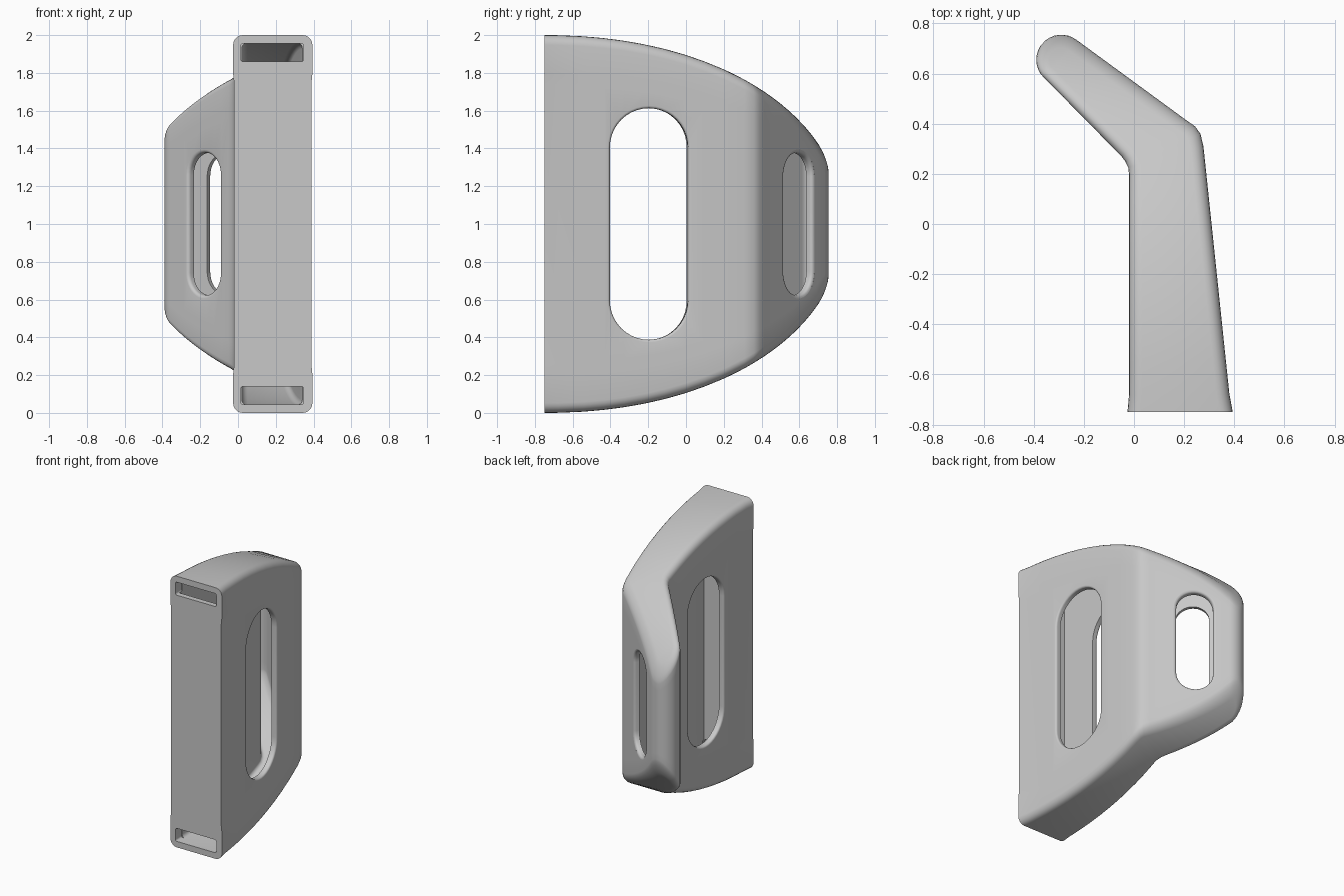
import bpy, bmesh, math
from mathutils import Vector

if "Cube" in bpy.data.objects:
    bpy.data.objects.remove(bpy.data.objects["Cube"], do_unlink=True)

FRONT = -0.75
WALL = 0.04


def seg(a, b, ts):
    return [Vector(a).lerp(Vector(b), t) for t in ts]


def arc(sign):
    # rounded end of the bent wing, walked from the wall to the tip
    out = []
    for k in (0.88, 0.75, 0.62, 0.5, 0.38, 0.25, 0.1):
        a = math.radians(139 + sign * 86 * k)
        out.append(Vector((-0.29 + 0.1 * math.cos(a), 0.655 + 0.1 * math.sin(a))))
    return out


# Plan outline, as paired points on both sides of the body
body_ts = [0, 0.07] + [i / 10 for i in range(2, 11)]
wing_ts = [i / 8 for i in range(9)]
left = (seg((-0.02, FRONT), (-0.02, 0.2), body_ts)
        + [Vector((-0.023, 0.225)), Vector((-0.035, 0.25))]
        + seg((-0.05, 0.27), (-0.36, 0.585), wing_ts) + arc(1))
right = (seg((0.388, FRONT), (0.277, 0.31), body_ts)
         + [Vector((0.265, 0.36)), Vector((0.243, 0.39))]
         + seg((0.21, 0.413), (-0.23, 0.735), wing_ts) + arc(-1))


def inward(path, other, side):
    normals = []
    ends = path + [other[-1]]
    for i, p in enumerate(path):
        t = (ends[i + 1] - p).normalized()
        if i > 0:
            t += (p - path[i - 1]).normalized()
        t.normalize()
        normals.append(Vector((t.y, -t.x)) * side)
    return normals


def half_height(y):
    return (1 - ((y - FRONT) / 1.58) ** 2.1) ** (1 / 2.1)


def make_object(name, bm):
    bmesh.ops.recalc_face_normals(bm, faces=bm.faces)
    mesh = bpy.data.meshes.new(name)
    bm.to_mesh(mesh)
    bm.free()
    obj = bpy.data.objects.new(name, mesh)
    bpy.context.collection.objects.link(obj)
    return obj


def bridge(bm, rings):
    n = len(rings[0])
    for a, b in zip(rings, rings[1:]):
        for j in range(n):
            k = (j + 1) % n
            bm.faces.new((a[j], a[k], b[k], b[j]))


def shell(name, inset, radius):
    """Closed loft through the plan, with filleted top and bottom edges."""
    fillet = [(radius * (1 - math.cos(a)), radius * (1 - math.sin(a)))
              for a in (math.radians(18 * k) for k in range(6))]
    nl, nr = inward(left, right, 1), inward(right, left, -1)
    bm = bmesh.new()
    rings = []
    for i in range(len(left)):
        def point(path, n, d, drop, up, scale=1):
            p = path[i] + n[i] * (inset + d)
            if i == 0:
                p.y = FRONT + inset
            z = (half_height(p.y) - inset - drop) * scale
            if i == 0 and inset == 0 and z > 0.78:
                p.x -= n[i].x * 0.006     # slight lip round the strap openings
            return bm.verts.new((p.x, p.y, 1 + up * z))
        ring = [point(left, nl, 0, radius, 1, s) for s in (0.78, 0.84)]
        ring += [point(left, nl, d, q, 1) for d, q in fillet]
        ring += [point(right, nr, d, q, 1) for d, q in reversed(fillet)]
        for up, ss in ((1, (0.84, 0.78)), (-1, (0.78, 0.84))):
            ring += [point(right, nr, 0, radius, up, s) for s in ss]
        ring += [point(right, nr, d, q, -1) for d, q in fillet]
        ring += [point(left, nl, d, q, -1) for d, q in reversed(fillet)]
        ring += [point(left, nl, 0, radius, -1, s) for s in (0.84, 0.78)]
        rings.append(ring)
    bridge(bm, rings)
    # caps: strips joining each left point to its partner on the right
    n = len(rings[0])
    half = n // 2
    for ring in (rings[0], rings[-1]):
        for j in range(-half // 2, half // 2 - 1):
            bm.faces.new([ring[k % n] for k in (j, j + 1, half - 2 - j, half - 1 - j)])
    return make_object(name, bm)


def slot_cutter(name, centre, normal, half_w, half_h, flare):
    """Stadium plug with a quarter-round flare where it meets the wall."""
    n = Vector(normal).normalized()
    t = Vector((-n.y, n.x))
    steps = [(-0.03, flare)] + [
        (flare * (1 - math.cos(a)), flare * (1 - math.sin(a)))
        for a in (math.radians(22.5 * k) for k in range(5))] + [(0.1, 0)]
    bm = bmesh.new()
    rings = []
    for depth, extra in steps:
        r = half_w - flare + extra
        ring = []
        for up in (1, -1):
            for k in range(21):
                a = math.pi * k / 20
                p = Vector(centre) - n * depth + t * (r * math.cos(a) * up)
                z = 1 + up * (half_h - half_w + r * math.sin(a))
                ring.append(bm.verts.new((p.x, p.y, z)))
        rings.append(ring)
    bm.faces.new(rings[0])
    bm.faces.new(rings[-1])
    bridge(bm, rings)
    return make_object(name, bm)


def box_cutter(name, low, high):
    bm = bmesh.new()
    bmesh.ops.create_cube(bm, size=1)
    lo, hi = Vector(low), Vector(high)
    for v in bm.verts:
        v.co = (lo + hi) / 2 + v.co * (hi - lo)
    deep = [e for e in bm.edges if abs(e.verts[0].co.y - e.verts[1].co.y) > 0.01]
    bmesh.ops.bevel(bm, geom=deep, offset=0.012, segments=3, profile=0.5, affect='EDGES')
    return make_object(name, bm)


# Body, then its grip slots, wing slots, strap openings and inner cavity
body = shell("hollow_body", 0, 0.052)
cutters = [
    slot_cutter("outer_grip_cutter", (0.330, -0.195), (1.06, 0.111), 0.222, 0.627, 0.014),
    slot_cutter("inner_grip_cutter", (-0.02, -0.205), (-1, 0), 0.222, 0.63, 0.014),
    slot_cutter("wing_front_cutter", (-0.18, 0.402), (-0.315, -0.31), 0.136, 0.395, 0.018),
    slot_cutter("wing_back_cutter", (-0.039, 0.595), (0.322, 0.44), 0.143, 0.395, 0.018),
    box_cutter("top_strap_cutter", (0.015, -0.8, 1.86), (0.348, -0.68, 1.956)),
    box_cutter("bottom_strap_cutter", (0.015, -0.8, 0.044), (0.348, -0.68, 0.14)),
    shell("cavity_cutter", WALL, 0.03),
]
bpy.ops.object.select_all(action='DESELECT')
body.select_set(True)
bpy.context.view_layer.objects.active = body
for cutter in cutters:
    cutter.hide_render = True
    mod = body.modifiers.new(cutter.name, 'BOOLEAN')
    mod.operation = 'DIFFERENCE'
    mod.solver = 'EXACT'
    mod.object = cutter
    bpy.ops.object.modifier_apply(modifier=mod.name)
    bpy.data.objects.remove(cutter, do_unlink=True)

# Single grey plastic
grey = bpy.data.materials.new("light_grey")
grey.use_nodes = True
colour = (0.58, 0.58, 0.58, 1)
grey.diffuse_color = colour
grey.node_tree.nodes["Principled BSDF"].inputs["Base Color"].default_value = colour
body.data.materials.clear()
body.data.materials.append(grey)
bpy.ops.object.shade_smooth_by_angle(angle=math.radians(35))
